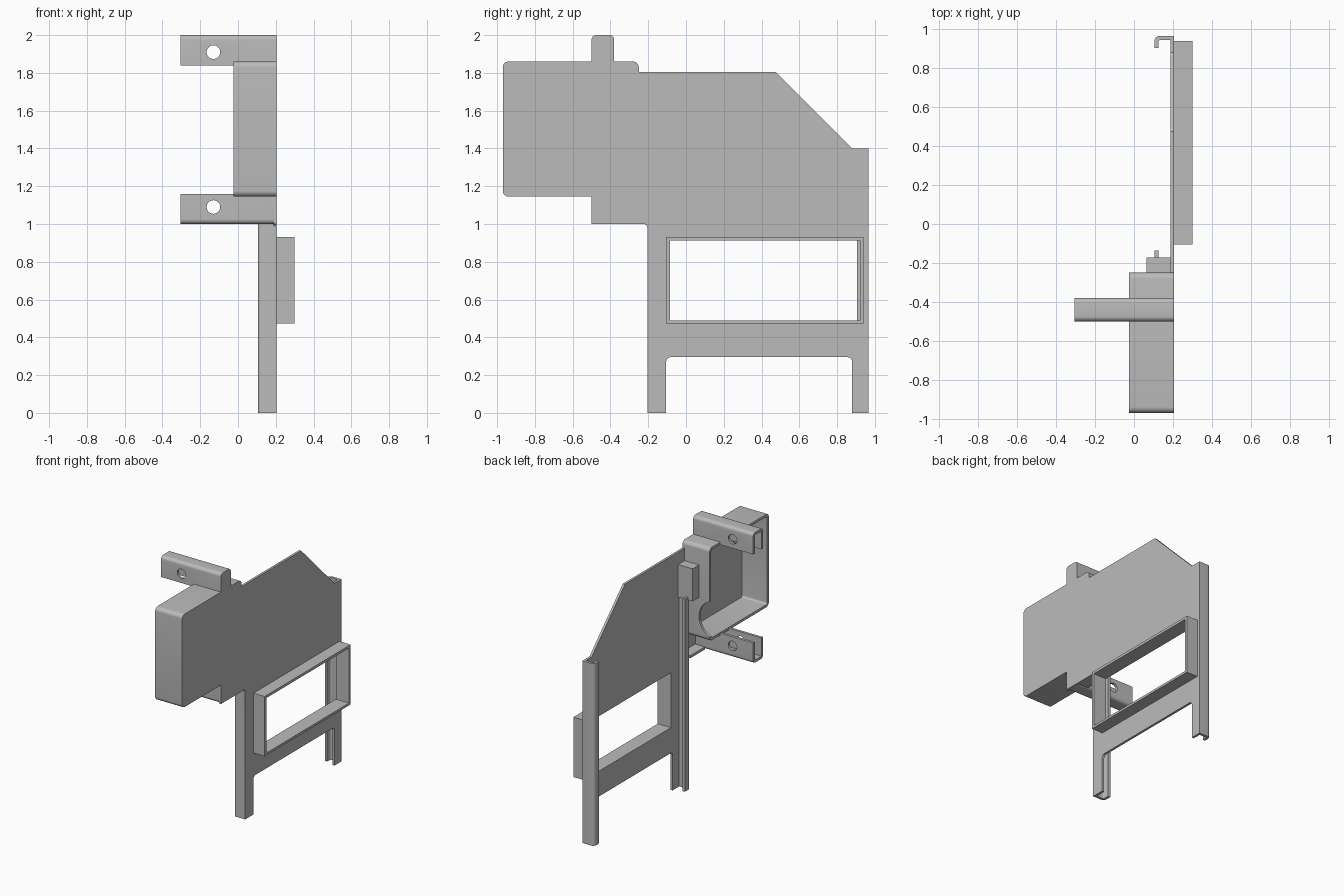
import bpy, bmesh
from math import cos, sin, pi
from mathutils import Vector

if "Cube" in bpy.data.objects:
    bpy.data.objects.remove(bpy.data.objects["Cube"])

grey = bpy.data.materials.new("plain grey")
grey.use_nodes = True
colour = (0.5, 0.5, 0.5, 1)
grey.diffuse_color = colour
grey.node_tree.nodes["Principled BSDF"].inputs["Base Color"].default_value = colour


def rounded(points, steps=6):
    """Replace each corner given with a radius by a square-corner arc."""
    out = []
    for i, p in enumerate(points):
        c = Vector(p[:2])
        if len(p) == 2:
            out.append(c)
            continue
        a = c + (Vector(points[i - 1][:2]) - c).normalized() * p[2]
        b = c + (Vector(points[(i + 1) % len(points)][:2]) - c).normalized() * p[2]
        w = cos(pi / 4)
        for k in range(steps + 1):
            t = k / steps
            f = ((1 - t) ** 2, 2 * t * (1 - t) * w, t * t)
            out.append((a * f[0] + c * f[1] + b * f[2]) / sum(f))
    return out


def prism(name, points, axis, low, high):
    """Extrude a flat outline along one axis."""
    place = {"x": lambda p, t: (t, p[0], p[1]),
             "y": lambda p, t: (p[0], t, p[1]),
             "z": lambda p, t: (p[0], p[1], t)}[axis]
    bm = bmesh.new()
    face = bm.faces.new([bm.verts.new(place(p, low)) for p in rounded(points)])
    made = bmesh.ops.extrude_face_region(bm, geom=[face])["geom"]
    shift = Vector(place((0, 0), high - low))
    bmesh.ops.translate(bm, vec=shift, verts=[g for g in made if isinstance(g, bmesh.types.BMVert)])
    bmesh.ops.recalc_face_normals(bm, faces=bm.faces)
    mesh = bpy.data.meshes.new(name)
    bm.to_mesh(mesh)
    bm.free()
    obj = bpy.data.objects.new(name, mesh)
    bpy.context.collection.objects.link(obj)
    mesh.materials.append(grey)
    return obj


def activate(obj):
    bpy.ops.object.select_all(action="DESELECT")
    obj.select_set(True)
    bpy.context.view_layer.objects.active = obj


def cut(obj, cutter):
    mod = obj.modifiers.new("cut", "BOOLEAN")
    mod.operation, mod.solver, mod.object = "DIFFERENCE", "EXACT", cutter
    activate(obj)
    bpy.ops.object.modifier_apply(modifier=mod.name)
    bpy.data.objects.remove(cutter)


def rect(a, b, c, d, r=None):
    corners = [(a, c), (b, c), (b, d), (a, d)]
    return [p + (r,) for p in corners] if r else corners


def circle(u, v, r, n=40):
    return [(u + r * cos(2 * pi * i / n), v + r * sin(2 * pi * i / n)) for i in range(n)]


OUT, IN, T = 0.205, 0.187, 0.02   # plate faces and wall thickness
parts = []

# Main side plate with legs, tabs and window
plate = prism("side_plate", [
    (-.205, 0), (-.105, 0), (-.105, .295, .025), (.88, .295, .025), (.88, 0), (.965, 0),
    (.965, 1.4), (.88, 1.4), (.475, 1.805), (-.25, 1.805), (-.25, 1.86, .03),
    (-.38, 1.86), (-.38, 2, .025), (-.5, 2, .025), (-.5, 1.86), (-.97, 1.86, .03),
    (-.97, 1.145, .03), (-.5, 1.145), (-.5, 1), (-.205, 1, .02)], "x", IN, OUT)
cut(plate, prism("window_cutter", rect(-.085, .92, .49, .912), "x", 0, .4))
parts.append(plate)

# Window frame standing out from the plate
frame = prism("window_frame", rect(-.105, .94, .472, .932), "x", OUT, .3)
cut(frame, prism("frame_cutter", rect(-.085, .92, .49, .912), "x", 0, .4))
parts.append(frame)

# Open box walls with a round notch in the rear wall
box = prism("box_walls", rect(-.97, -.25, 1.145, 1.86, .03), "x", -.025, IN)
cut(box, prism("box_cutter", rect(-.97 + T, -.25 - T, 1.145 + T, 1.86 - T, .015), "x", -.1, .3))
cut(box, prism("notch_cutter", circle(-.085, 1.315, .15), "y", -.35, -.2))
parts.append(box)

# Channel arms with a bolt hole, open towards each other
for name, base, s in (("upper_arm", 2, -1), ("lower_arm", 1, 1)):
    tip, floor = base + s * .16, base + s * T
    arm = prism(name, [(-.5, tip), (-.5, base, .025), (-.38, base, .025), (-.38, tip),
                       (-.38 - T, tip), (-.38 - T, floor), (-.5 + T, floor), (-.5 + T, tip)],
                "x", -.305, IN)
    cut(arm, prism("hole_cutter", circle(-.13, base + s * .09, .036), "y", -.6, -.3))
    parts.append(arm)

# Flange under the plate joining the lower arm to the front leg
parts.append(prism("lower_flange", rect(-.38, -.205, 1, 1 + T), "x", .105, IN))

# Hooked stiffeners along both legs
for name, edge, s, lip, top in (("front_leg_flange", -.205, 1, .07, 1.48),
                                ("rear_leg_flange", .965, -1, .06, 1.4)):
    wall = edge + s * T
    parts.append(prism(name, [
        (IN, edge), (.105, edge, .025), (.105, edge + s * lip), (.105 + T, edge + s * lip),
        (.105 + T, wall, .01), (IN, wall)], "z", 0, top))

# Catch block above the front leg
parts.append(prism("catch_block", rect(.065, IN, -.25, -.172), "z", 1.46, 1.71))

for obj in parts:
    activate(obj)
    bpy.ops.object.shade_smooth_by_angle(angle=pi / 6)
